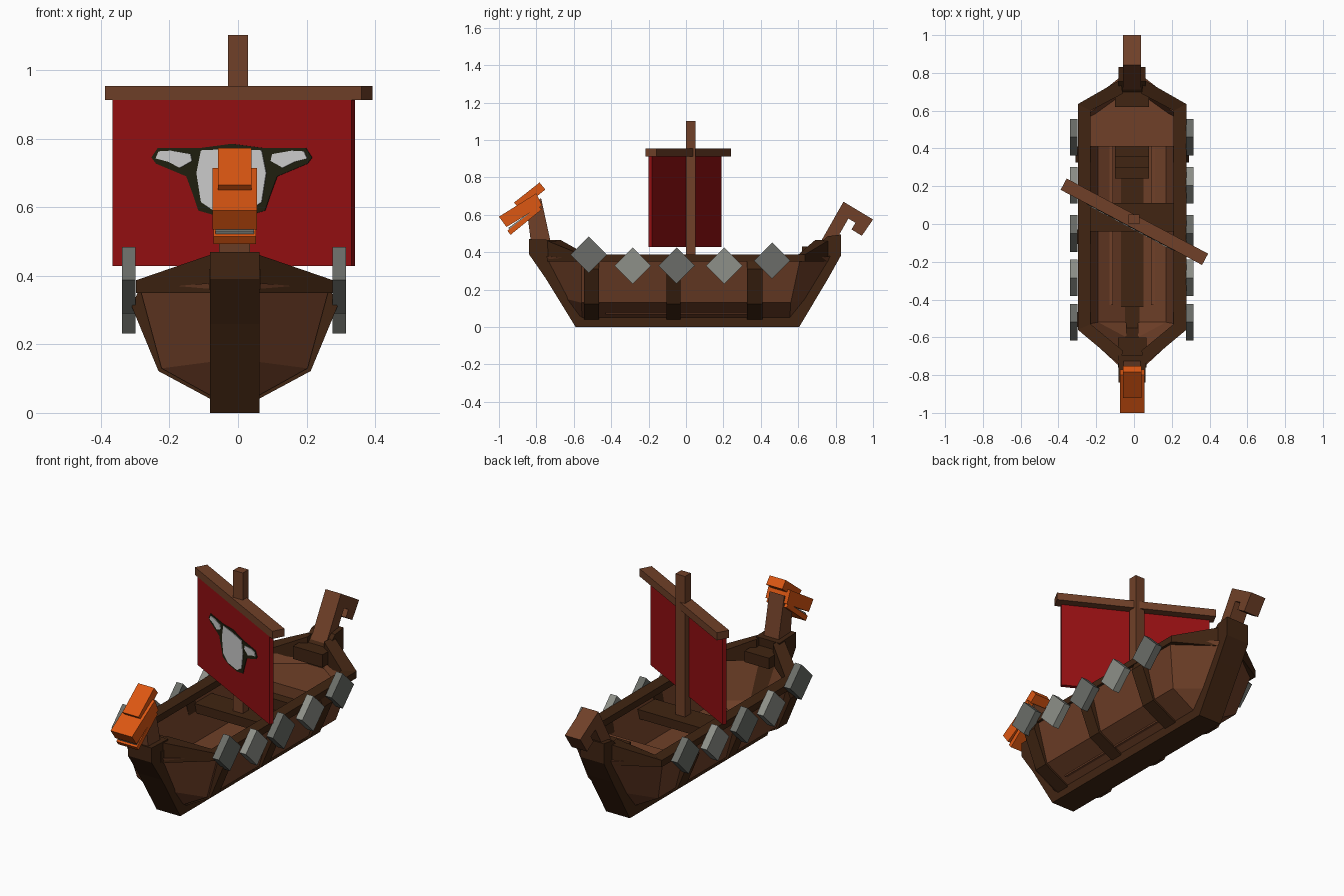
import bpy, bmesh, math
from mathutils import Matrix, Vector

CX = -0.01  # hull centre line


def mat(name, r, g, b):
    m = bpy.data.materials.new(name)
    m.diffuse_color = (r, g, b, 1)
    return m


WOOD = mat("brown wood", 0.16, 0.051, 0.021)
DARK = mat("dark wood", 0.052, 0.018, 0.006)
ORANGE = mat("orange paint", 0.72, 0.095, 0.006)
RED = mat("red cloth", 0.30, 0.005, 0.006)
GREY = mat("dark grey metal", 0.145, 0.152, 0.138)
LIGHT = mat("light grey metal", 0.27, 0.28, 0.25)
WHITE = mat("bone white", 0.62, 0.62, 0.62)
BLACK = mat("olive black", 0.014, 0.014, 0.005)


def finish(name, bm, m, cx=CX, mirror=False):
    bmesh.ops.recalc_face_normals(bm, faces=bm.faces)
    me = bpy.data.meshes.new(name)
    bm.to_mesh(me)
    bm.free()
    me.materials.append(m)
    ob = bpy.data.objects.new(name, me)
    bpy.context.collection.objects.link(ob)
    ob.location.x = cx
    if mirror:
        ob.modifiers.new("mirror", 'MIRROR')
    return ob


def loft(name, rings, m, mirror=False, cx=CX):
    """Closed rings of equal length joined in order, ends capped."""
    bm = bmesh.new()
    vs = [[bm.verts.new(p) for p in r] for r in rings]
    n = len(rings[0])
    for a, b in zip(vs, vs[1:]):
        for i in range(n):
            j = (i + 1) % n
            bm.faces.new((a[i], a[j], b[j], b[i]))
    bm.faces.new(vs[0])
    bm.faces.new(vs[-1])
    return finish(name, bm, m, cx, mirror)


def prism(name, pts, axis, a, b, m, mirror=False, cx=CX):
    """Profile extruded along an axis from a to b."""
    place = {'x': lambda p, t: (t, p[0], p[1]),
             'y': lambda p, t: (p[0], t, p[1]),
             'z': lambda p, t: (p[0], p[1], t)}[axis]
    return loft(name, [[place(p, t) for p in pts] for t in (a, b)], m, mirror, cx)


def box(name, x, y, z, m, mirror=False, cx=CX):
    pts = [(y[0], z[0]), (y[1], z[0]), (y[1], z[1]), (y[0], z[1])]
    return prism(name, pts, 'x', x[0], x[1], m, mirror, cx)


def both(half):
    """Complete a half profile by reflecting it in x."""
    return half + [(-x, z) for x, z in reversed(half) if x > 0]


# keel with stem and stern posts
prism("keel", [(-0.59, 0), (0.605, 0), (0.76, 0.26), (0.83, 0.385), (0.83, 0.495),
               (0.755, 0.485), (0.70, 0.43), (0.70, 0.35), (0.56, 0.07), (-0.55, 0.07), (-0.70, 0.36),
               (-0.695, 0.465), (-0.84, 0.47), (-0.84, 0.39), (-0.75, 0.26)],
      'x', -0.072, 0.072, DARK)


# hull planking: tip and main sections at both ends
def tip(s, d):
    return [(0.05, s * 0.57, 0.05), (0.06, s * 0.64, 0.15), (0.06, s * (0.76 + d), 0.38),
            (0.03, s * (0.72 + d), 0.38), (0.03, s * 0.60, 0.16), (0.03, s * 0.53, 0.07)]


def main(s, d):
    return [(0.06, s * 0.555, 0.045), (0.213, s * 0.56, 0.13), (0.275, s * (0.56 + d), 0.36),
            (0.235, s * (0.53 + d), 0.36), (0.18, s * 0.52, 0.15), (0.03, s * 0.52, 0.065)]


loft("hull_planking", [tip(-1, 0), main(-1, 0), main(1, 0.05), tip(1, 0.02)], WOOD, True)

# gunwale rim, rising at bow and stern


def rim(ox, oy, ix, iy, top):
    return [(ox, oy, 0.35), (ox, oy, top), (ix, iy, top), (ix, iy, 0.35)]


loft("gunwale", [rim(0.06, -0.75, 0.05, -0.67, 0.465), rim(0.287, -0.56, 0.22, -0.53, 0.387),
                 rim(0.287, 0.635, 0.22, 0.60, 0.387), rim(0.06, 0.765, 0.05, 0.69, 0.465)],
     DARK, True)

# outer ribs
for i, (a, b) in enumerate([(-0.545, -0.465), (-0.105, -0.03), (0.325, 0.41)]):
    prism(f"rib_{i}", [(0.06, 0.035), (0.222, 0.122), (0.30, 0.31), (0.275, 0.37),
                       (0.23, 0.36), (0.19, 0.15), (0.06, 0.07)], 'y', a, b, DARK, True)

# interior: keelson, floor stringers, mast thwart, stern deck with stairs
box("keelson", (-0.06, 0.06), (-0.44, 0.42), (0.05, 0.09), DARK)
box("stringer", (0.10, 0.12), (-0.43, 0.41), (0.07, 0.12), WOOD, True)
box("mast_thwart", (-0.24, 0.24), (-0.04, 0.11), (0.28, 0.33), DARK)
prism("stern_deck", both([(0.235, 0.41), (0.235, 0.60), (0.10, 0.69)]), 'z', 0.28, 0.32, WOOD)
prism("stern_bulkhead", both([(0.06, 0.07), (0.19, 0.14), (0.24, 0.30)]), 'y', 0.41, 0.43, WOOD)
for i in range(3):
    box(f"stair_{i}", (-0.09, 0.09), (0.24 + 0.057 * i, 0.41), (0.08 + 0.06 * i, 0.14 + 0.06 * i), DARK)
box("bow_block", (-0.075, 0.075), (-0.76, -0.60), (0.36, 0.42), DARK)
box("stern_block", (-0.09, 0.09), (0.62, 0.72), (0.36, 0.43), DARK)

# shields, alternating greys
for i, (y, z) in enumerate([(-0.52, 0.387), (-0.285, 0.328), (-0.05, 0.328), (0.205, 0.328), (0.46, 0.355)]):
    r = 0.097
    prism(f"shield_{i}", [(y - r, z), (y, z - r), (y + r, z), (y, z + r)],
          'x', 0.287, 0.327, LIGHT if i % 2 else GREY, True, -0.0115)

# figurehead
prism("neck", [(-0.83, 0.46), (-0.725, 0.46), (-0.775, 0.69), (-0.85, 0.62)], 'x', -0.045, 0.045, WOOD)
prism("snout", [(-1.0, 0.59), (-0.80, 0.715), (-0.77, 0.65), (-0.96, 0.535)], 'x', -0.065, 0.065, ORANGE)
prism("brow", [(-0.92, 0.665), (-0.783, 0.773), (-0.752, 0.735), (-0.885, 0.63)], 'x', -0.049, 0.049, ORANGE)
prism("teeth", [(-0.95, 0.53), (-0.80, 0.64), (-0.79, 0.62), (-0.94, 0.512)], 'x', -0.056, 0.056, LIGHT)
prism("lower_jaw", [(-0.955, 0.515), (-0.79, 0.645), (-0.77, 0.63), (-0.938, 0.493)], 'x', -0.062, 0.062, ORANGE)

# curled tail
prism("tail", [(0.70, 0.42), (0.842, 0.67), (1.0, 0.575), (0.94, 0.488), (0.885, 0.522), (0.906, 0.558),
               (0.868, 0.58), (0.80, 0.46)], 'x', -0.047, 0.047, WOOD)

# mast, turned yard and sail
box("mast", (-0.029, 0.029), (0.0, 0.05), (0.28, 1.103), WOOD, cx=0)
turn = Matrix.Rotation(math.radians(-28), 4, 'Z')


def rigged(ob, x, y):
    ob.matrix_world = Matrix.Translation(Vector((x, y, 0))) @ turn


rigged(box("yard", (-0.424, 0.424), (-0.034, 0.034), (0.912, 0.954), WOOD), 0.002, 0.012)
SAIL = (-0.012, -0.006)
rigged(box("sail", (-0.395, 0.395), (-0.011, 0.011), (0.428, 0.915), RED), *SAIL)

# horned skull emblem: dark backing, white skull and horns
rigged(prism("emblem_outline", both([(0, 0.785), (0.11, 0.772), (0.245, 0.772), (0.265, 0.745), (0.25, 0.727),
                                     (0.15, 0.69), (0.125, 0.63), (0.11, 0.59), (0.05, 0.575)]),
             'y', -0.014, -0.010, BLACK), *SAIL)
rigged(prism("emblem_skull", both([(0, 0.77), (0.10, 0.766), (0.115, 0.70), (0.10, 0.615), (0.05, 0.585)]),
             'y', -0.017, -0.013, WHITE), *SAIL)
rigged(prism("emblem_horn", [(0.135, 0.755), (0.13, 0.735), (0.17, 0.715), (0.21, 0.733), (0.25, 0.742),
                             (0.24, 0.763), (0.20, 0.765)], 'y', -0.017, -0.013, WHITE, True), *SAIL)
